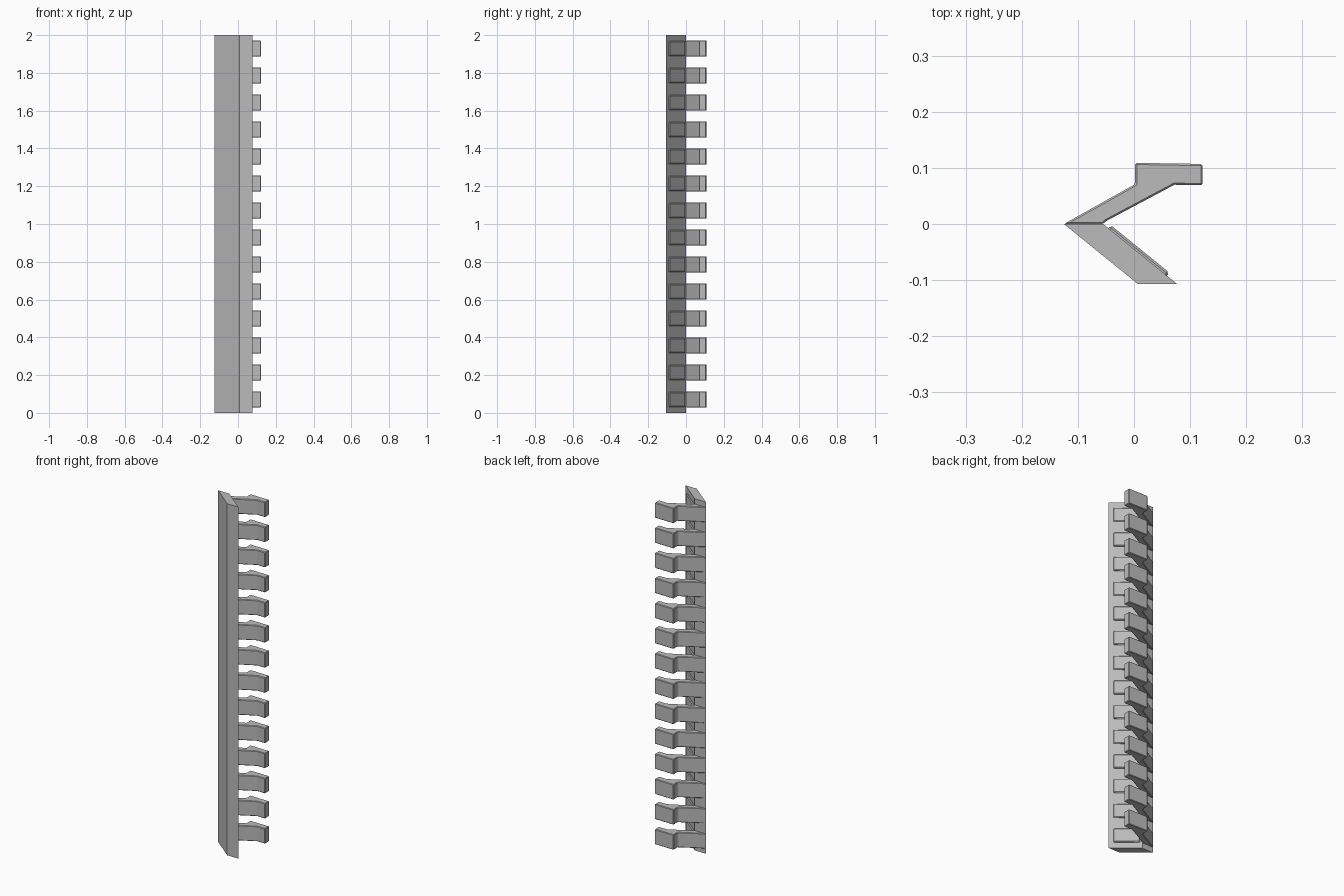
import bpy
from mathutils import Vector

cube = bpy.data.objects.get("Cube")
if cube:
    bpy.data.objects.remove(cube, do_unlink=True)

grey = bpy.data.materials.new("plain grey")
grey.use_nodes = True
colour = (0.5, 0.5, 0.5, 1)
grey.diffuse_color = colour
grey.node_tree.nodes["Principled BSDF"].inputs["Base Color"].default_value = colour

COUNT = 14
PITCH = 2 / COUNT


def extrude(name, outline, low, high, bevel=0):
    """Extrude a counter-clockwise outline upwards, with optional edge bevels."""
    n = len(outline)
    verts = [(x, y, z) for z in (low, high) for x, y in outline]
    faces = [tuple(reversed(range(n))), tuple(range(n, 2 * n))]
    faces += [(i, (i + 1) % n, (i + 1) % n + n, i + n) for i in range(n)]
    mesh = bpy.data.meshes.new(name)
    mesh.from_pydata(verts, [], faces)
    mesh.materials.append(grey)
    obj = bpy.data.objects.new(name, mesh)
    bpy.context.collection.objects.link(obj)
    if bevel:
        mod = obj.modifiers.new("soft edges", "BEVEL")
        mod.width = bevel
        mod.segments = 1
    return obj


# Long slanted rail
outer, inner = Vector((-0.125, 0)), Vector((-0.055, 0))
foot, toe = Vector((0.007, -0.107)), Vector((0.077, -0.107))
extrude("rail", [outer, foot, toe, inner], 0, 2)

# Directions along and out of the rail's inner face
along = (toe - inner).normalized()
out = Vector((-along.y, along.x))

# Raised pad on the rail's inner face
pad = [inner + along * s + out * d
       for s, d in ((0.012, -0.01), (0.146, -0.01), (0.146, 0.007), (0.012, 0.007))]

# Hooked arm: slanted shank ending in a block
arm = [(-0.125, 0), (-0.055, 0), (-0.05, 0.005), (0.072, 0.07), (0.122, 0.069),
       (0.122, 0.107), (0.002, 0.109), (0.002, 0.071)]

for i in range(COUNT):
    mid = (i + 0.5) * PITCH
    extrude(f"arm_{i + 1}", arm, mid - 0.043, mid + 0.043, 0.003)
    extrude(f"pad_{i + 1}", pad, mid - 0.039, mid + 0.039, 0.004)
